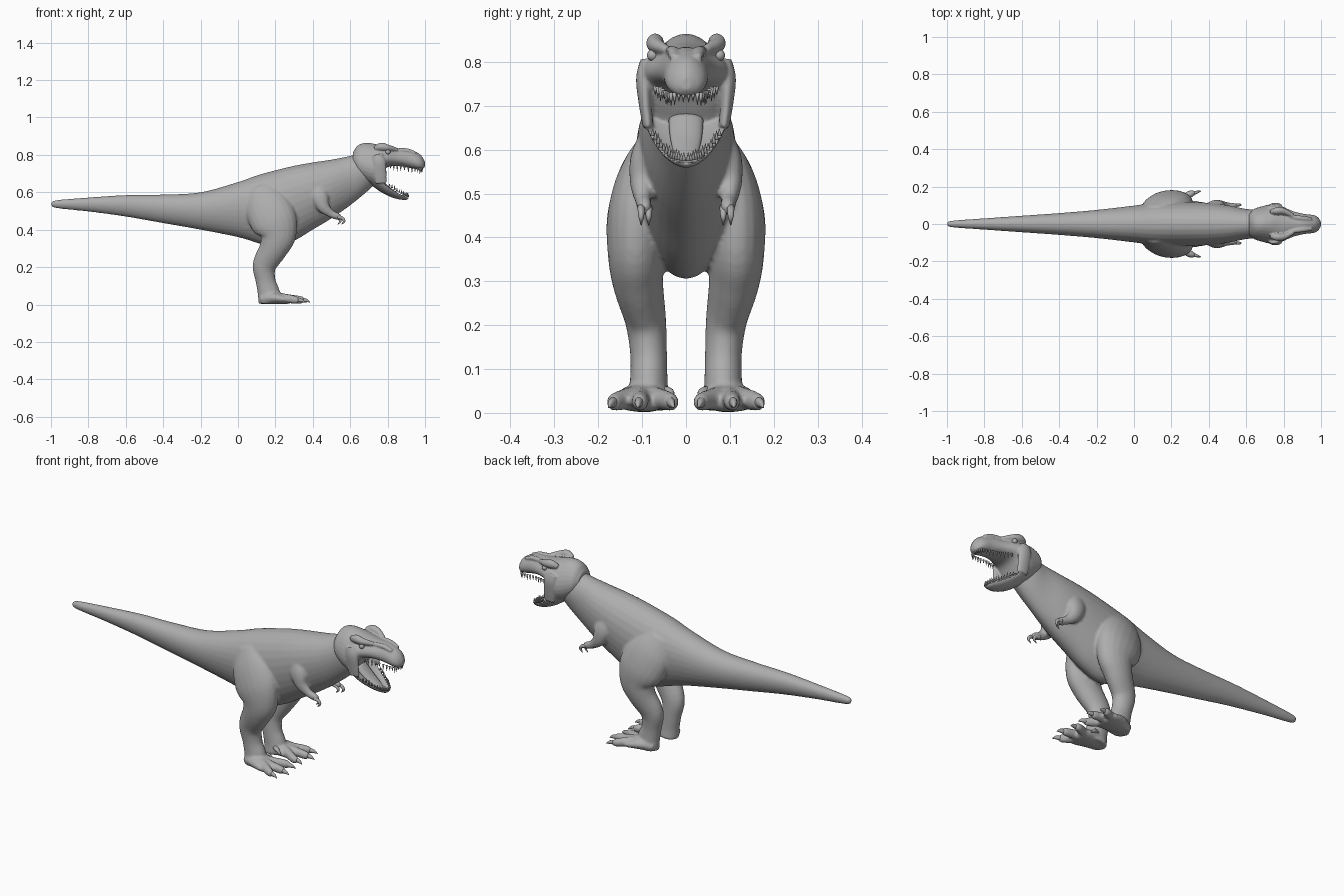
import bpy, bmesh, math
from mathutils import Vector, Matrix

cube = bpy.data.objects.get("Cube")
if cube:
    bpy.data.objects.remove(cube, do_unlink=True)

grey = bpy.data.materials.new("stone grey")
grey.use_nodes = True
grey.diffuse_color = (0.42, 0.42, 0.42, 1)
shader = next(n for n in grey.node_tree.nodes if n.type == 'BSDF_PRINCIPLED')
shader.inputs["Base Color"].default_value = grey.diffuse_color
shader.inputs["Roughness"].default_value = 0.8


def smooth_path(points, steps=5):
    """Catmull-Rom curve through points of any dimension."""
    p = [Vector(q) for q in points]
    p = [2 * p[0] - p[1]] + p + [2 * p[-1] - p[-2]]
    out = []
    for a, b, c, d in zip(p, p[1:], p[2:], p[3:]):
        for s in range(steps):
            t = s / steps
            out.append(b + (c - a) * (t / 2) + (2 * a - 5 * b + 4 * c - d) * (t * t / 2)
                       + (3 * b - a - 3 * c + d) * (t ** 3 / 2))
    return out + [p[-2]]


def loft(bm, sections, upright=False, taper=0, dish=1, both=False, sides=20):
    """Skin rings (x, y, z, half width, half height) along a path."""
    rows = smooth_path(sections)
    for sign in ((1, -1) if both else (1,)):
        rings = []
        for i, row in enumerate(rows):
            here = Vector(row[:3])
            w, h = max(row[3], 0.001), max(row[4], 0.001)
            before, after = rows[max(i - 1, 0)], rows[min(i + 1, len(rows) - 1)]
            t = Vector((1, 0, 0)) if upright else (Vector(after[:3]) - Vector(before[:3])).normalized()
            side = (Vector((0, 1, 0)) - t * t.y).normalized()
            up = t.cross(side)
            ring = []
            for k in range(sides):
                a = math.tau * k / sides
                c, s = math.cos(a), math.sin(a)
                v = here + side * (w * c * (1 + taper * s)) + up * (h * s * (dish if s > 0 else 1))
                ring.append(bm.verts.new((v.x, v.y * sign, v.z)))
            rings.append(ring)
        for r, q in zip(rings, rings[1:]):
            for k in range(sides):
                j = (k + 1) % sides
                bm.faces.new((r[k], r[j], q[j], q[k]))
        bm.faces.new(rings[0])
        bm.faces.new(rings[-1])


def outline(rows):
    """Upright sections from (x, top, bottom, half width)."""
    return [(x, 0, (top + low) / 2, w, (top - low) / 2) for x, top, low, w in rows]


def finish(bm, name, voxel=None, smoothing=4):
    bmesh.ops.recalc_face_normals(bm, faces=bm.faces)
    for f in bm.faces:
        f.smooth = True
    mesh = bpy.data.meshes.new(name)
    bm.to_mesh(mesh)
    bm.free()
    mesh.materials.append(grey)
    obj = bpy.data.objects.new(name, mesh)
    bpy.context.collection.objects.link(obj)
    if voxel:
        fuse = obj.modifiers.new("fuse", 'REMESH')
        fuse.mode = 'VOXEL'
        fuse.voxel_size = voxel
        fuse.use_smooth_shade = True
        relax = obj.modifiers.new("relax", 'SMOOTH')
        relax.factor = 0.5
        relax.iterations = smoothing
    return obj


# Tail, trunk and neck
bm = bmesh.new()
loft(bm, outline([
    (-1, .545, .53, .007), (-.97, .558, .515, .018), (-.8, .572, .497, .03),
    (-.6, .585, .47, .044), (-.4, .588, .435, .058), (-.2, .6, .4, .075),
    (0, .655, .36, .098), (.1, .69, .33, .112), (.2, .718, .305, .118),
    (.3, .742, .34, .117), (.4, .76, .4, .112), (.5, .775, .46, .1),
    (.6, .795, .53, .08), (.68, .82, .595, .075), (.73, .81, .64, .06)]),
    upright=True, taper=.12, sides=28)

# Legs
loft(bm, [(.10, .07, .62, .03, .06), (.145, .09, .54, .06, .115), (.19, .11, .45, .069, .125),
          (.212, .115, .37, .064, .1), (.19, .11, .3, .058, .077), (.142, .092, .21, .047, .064),
          (.147, .085, .13, .042, .053), (.165, .085, .06, .044, .06), (.17, .085, .008, .05, .06)],
     both=True)

# Feet: pad and three spread toes
loft(bm, [(.12, .087, .028, .035, .025), (.19, .095, .035, .06, .034),
          (.255, .103, .026, .066, .024), (.28, .106, .022, .05, .016)], both=True)
toe_tips = [(.335, .038), (.352, .108), (.325, .165)]
for x, y in toe_tips:
    loft(bm, [(.19, .095, .04, .026, .03), (.255, .095 + (y - .095) * .55, .033, .022, .025),
              (x - .02, y - .003, .025, .019, .021), (x, y, .02, .012, .014)], both=True, sides=12)

# Small forearms
loft(bm, [(.41, .08, .64, .022, .04), (.435, .096, .58, .031, .048), (.455, .102, .525, .026, .035),
          (.495, .098, .487, .019, .022), (.53, .095, .472, .017, .019), (.55, .094, .462, .012, .013)],
     both=True, sides=14)
finish(bm, "body", voxel=.007, smoothing=4)

# Skull with tapering muzzle
bm = bmesh.new()
loft(bm, outline([
    (.615, .815, .74, .05), (.64, .85, .69, .078), (.68, .864, .655, .092), (.725, .86, .64, .103),
    (.755, .852, .68, .105), (.79, .843, .73, .094), (.85, .835, .74, .068),
    (.91, .832, .732, .053), (.96, .812, .722, .047), (.985, .79, .722, .034), (.999, .765, .735, .012)]),
    upright=True, taper=-.18, sides=28)

# Brow horns and snout ridges
loft(bm, [(.73, .064, .835, .012, .012), (.765, .07, .843, .02, .022),
          (.8, .068, .838, .018, .018), (.85, .045, .828, .01, .01)], both=True, sides=12)
loft(bm, [(.83, .04, .825, .01, .01), (.9, .03, .824, .014, .012), (.95, .026, .808, .01, .01)],
     both=True, sides=12)

# Cheeks joining the jaws
loft(bm, [(.745, .085, .8, .02, .03), (.755, .094, .76, .02, .036), (.76, .092, .7, .015, .034),
          (.765, .086, .65, .012, .03)], both=True, sides=14)

# Open lower jaw, hollowed like a trough
loft(bm, [(.72, 0, .715, .1, .05), (.755, 0, .68, .097, .058), (.8, 0, .64, .084, .052),
          (.85, 0, .607, .062, .042), (.89, 0, .587, .04, .03), (.91, 0, .578, .022, .02),
          (.918, 0, .574, .006, .006)], dish=-.45, sides=28)
finish(bm, "head", voxel=.0045, smoothing=3)

# Tongue
bm = bmesh.new()
loft(bm, [(.74, 0, .67, .04, .02), (.79, 0, .627, .036, .014), (.84, 0, .592, .027, .011),
          (.872, 0, .575, .012, .006)])
finish(bm, "tongue")

# Eyes
bm = bmesh.new()
for sign in (1, -1):
    bmesh.ops.create_uvsphere(bm, u_segments=16, v_segments=10, radius=.013,
                              matrix=Matrix.Translation((.802, sign * .076, .815)))
finish(bm, "eyes")


def teeth(name, rim, down, length):
    """Cones spaced along a jaw rim, longest near the middle."""
    bm = bmesh.new()
    path = smooth_path(rim, 3)
    for i, p in enumerate(path):
        size = length * (.65 + .35 * math.sin(i * 2.3) ** 2)
        for sign in (1, -1):
            base = Matrix.Translation((p.x, p.y * sign, p.z + (-size if down else size) * .4))
            turn = Matrix.Rotation(math.pi if down else 0, 4, 'X')
            bmesh.ops.create_cone(bm, cap_ends=True, segments=8, radius1=.0055, radius2=.0005,
                                  depth=size, matrix=base @ turn)
    finish(bm, name)


teeth("upper_teeth", [(.815, .07, .743), (.87, .053, .737), (.93, .043, .729),
                      (.972, .034, .727), (.985, .006, .73)], True, .032)
teeth("lower_teeth", [(.81, .076, .633), (.85, .057, .607), (.885, .038, .588),
                      (.903, .022, .58), (.91, .005, .576)], False, .026)

# Claws on toes and fingers
bm = bmesh.new()
for x, y in toe_tips:
    loft(bm, [(x - .015, y - .002, .025, .011, .013), (x + .012, y + (y - .1) * .08, .022, .008, .01),
              (x + .034, y + (y - .1) * .18, .012, .001, .001)], both=True, sides=10)
loft(bm, [(.19, .05, .05, .012, .012), (.215, .036, .045, .01, .01), (.24, .03, .025, .001, .001)],
     both=True, sides=10)
finish(bm, "toe_claws")

bm = bmesh.new()
for x, y in ((.545, .102), (.525, .085)):
    loft(bm, [(x - .012, y, .468, .009, .01), (x + .012, y, .462, .008, .009),
              (x + .022, y, .445, .006, .007), (x + .008, y, .428, .001, .001)], both=True, sides=10)
finish(bm, "finger_claws")
